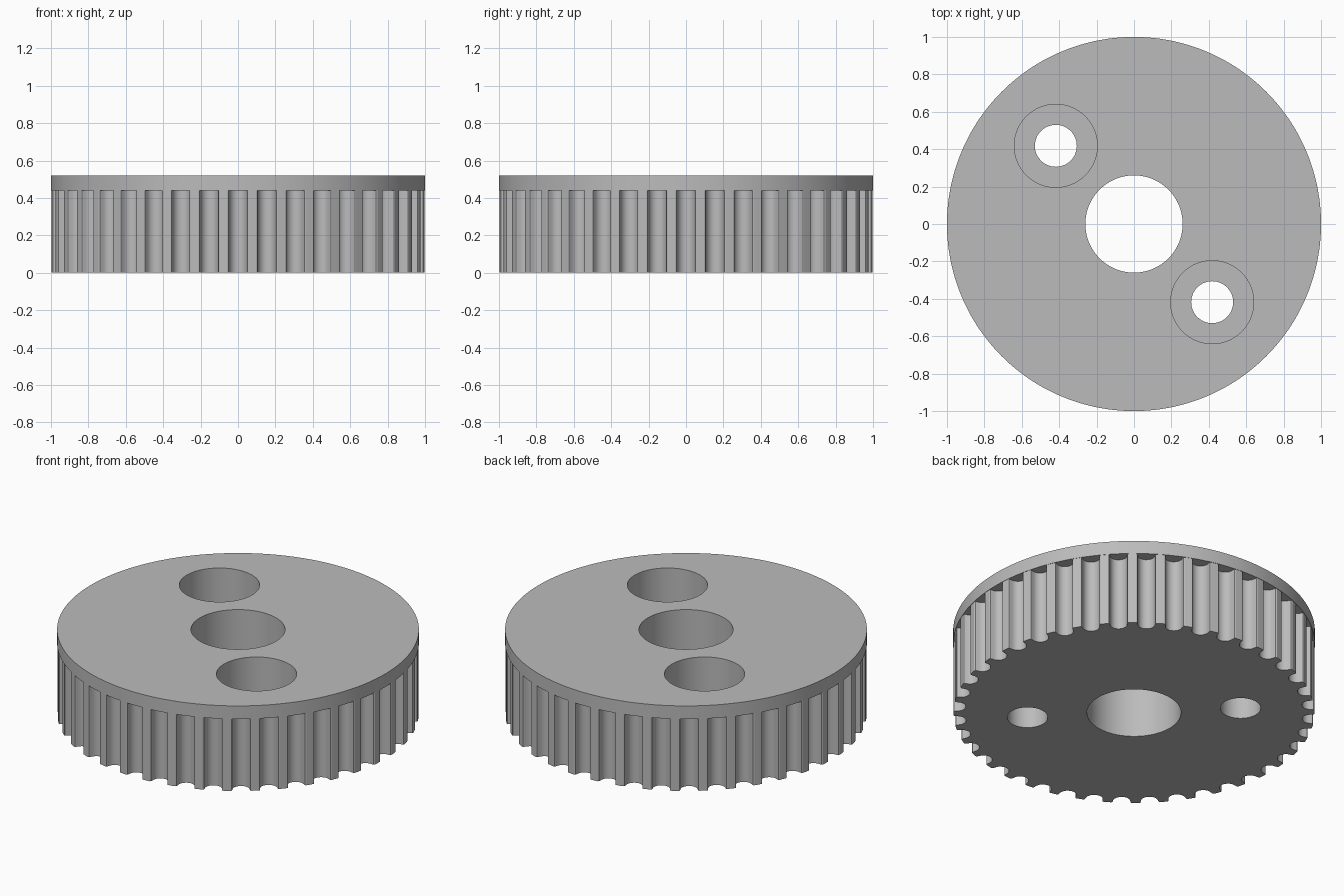
import bpy, bmesh, math
from math import sin, cos, pi

if "Cube" in bpy.data.objects:
    bpy.data.objects.remove(bpy.data.objects["Cube"], do_unlink=True)

TEETH = 40
TIP, RIM = 0.998, 1.0
FLANGE_Z, TOP_Z = 0.44, 0.52

# Plain grey metal
grey = bpy.data.materials.new("grey_metal")
grey.use_nodes = True
colour = (0.5, 0.5, 0.5, 1)
grey.diffuse_color = colour
grey.node_tree.nodes["Principled BSDF"].inputs["Base Color"].default_value = colour

# One groove as (sideways, depth) pairs: softened lip, round bottom
lip = [(0.057, 0), (0.051, 0.005)]
steps = 12
arc = [(-0.048 * cos(pi * i / steps), 0.018 + 0.048 * sin(pi * i / steps))
       for i in range(steps + 1)]
groove = [(-s, d) for s, d in lip] + arc + lip[::-1]

# Toothed outline, with a point in the middle of each land
outline = []
for t in range(TEETH):
    a = 2 * pi * t / TEETH
    outline += [(a + math.atan2(s, TIP - d), math.hypot(s, TIP - d) if d else TIP)
                for s, d in groove]
    outline.append((a + pi / TEETH, TIP))


def make_pulley():
    """Stack the toothed outline and the round flange into one solid."""
    bm = bmesh.new()
    rings = []
    for z, toothed in ((0, True), (FLANGE_Z, True), (FLANGE_Z, False), (TOP_Z, False)):
        ring = []
        for a, r in outline:
            r = r if toothed else RIM
            ring.append(bm.verts.new((r * cos(a), r * sin(a), z)))
        rings.append(ring)
    n = len(outline)
    for low, high in zip(rings, rings[1:]):
        for i in range(n):
            j = (i + 1) % n
            bm.faces.new((low[i], low[j], high[j], high[i]))
    bm.faces.new(rings[0][::-1])
    bm.faces.new(rings[-1])
    bmesh.ops.recalc_face_normals(bm, faces=bm.faces)
    mesh = bpy.data.meshes.new("toothed_pulley")
    bm.to_mesh(mesh)
    bm.free()
    mesh.materials.append(grey)
    obj = bpy.data.objects.new("toothed_pulley", mesh)
    bpy.context.collection.objects.link(obj)
    return obj


def drill(target, x, y, radius, z0, z1):
    """Cut a round hole between two heights."""
    bpy.ops.mesh.primitive_cylinder_add(vertices=96, radius=radius, depth=z1 - z0,
                                        location=(x, y, (z0 + z1) / 2))
    cutter = bpy.context.object
    cutter.name = "hole_cutter"
    cutter.hide_render = True
    cutter.data.materials.append(grey)
    mod = target.modifiers.new("hole", "BOOLEAN")
    mod.operation, mod.solver, mod.object = "DIFFERENCE", "EXACT", cutter
    bpy.ops.object.select_all(action="DESELECT")
    bpy.context.view_layer.objects.active = target
    target.select_set(True)
    bpy.ops.object.modifier_apply(modifier=mod.name)
    bpy.data.objects.remove(cutter, do_unlink=True)


pulley = make_pulley()

# Central bore, then two counterbored bolt holes
drill(pulley, 0, 0, 0.26, -0.1, 0.7)
for side in (-1, 1):
    x, y = side * 0.418, -side * 0.418
    drill(pulley, x, y, 0.112, -0.1, 0.7)
    drill(pulley, x, y, 0.222, 0.26, 0.7)

bpy.ops.object.shade_smooth_by_angle(angle=math.radians(30))
